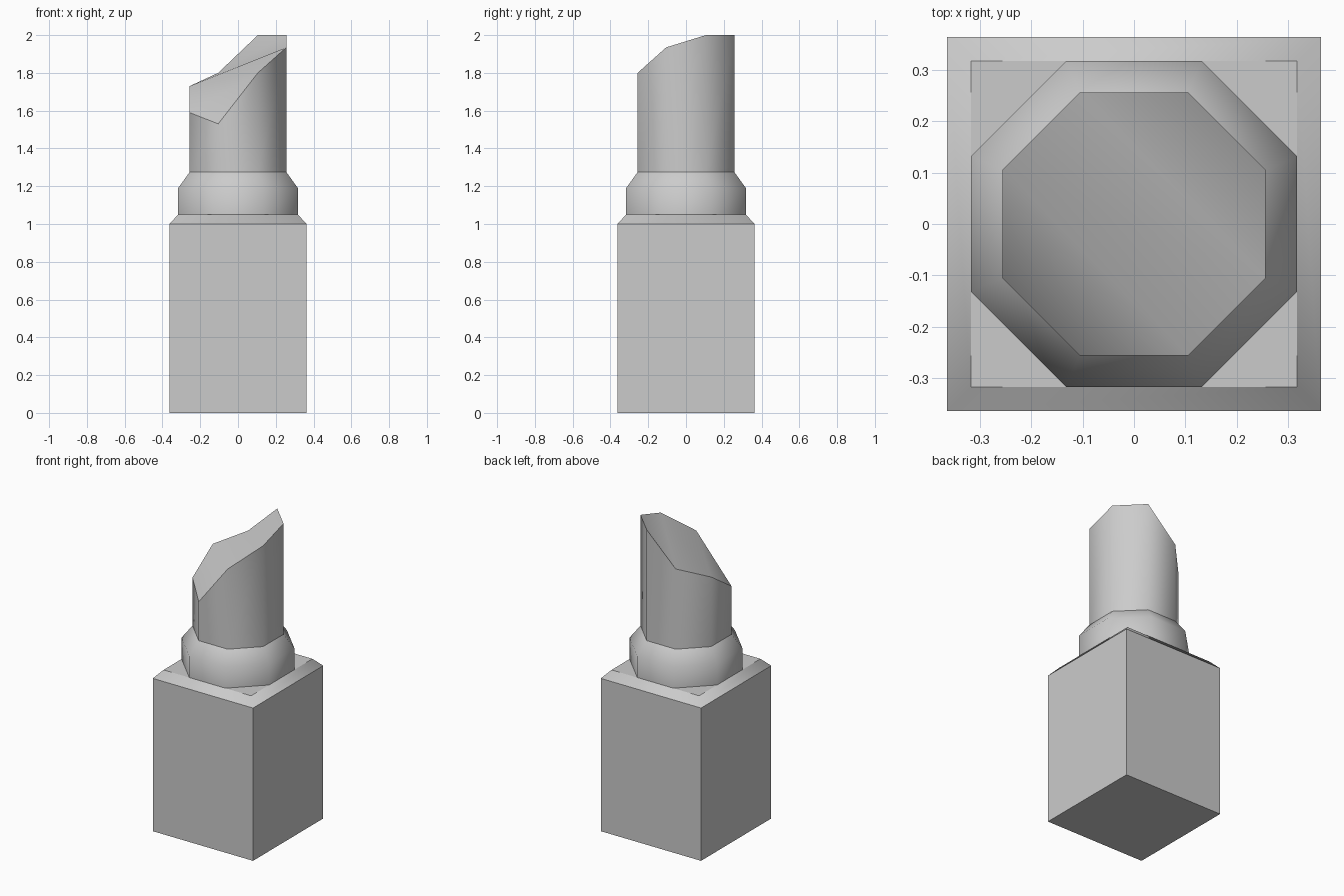
import bpy, bmesh

cube = bpy.data.objects.get("Cube")
if cube:
    bpy.data.objects.remove(cube, do_unlink=True)

grey = bpy.data.materials.new("plain_grey")
grey.use_nodes = True
grey.diffuse_color = (0.6, 0.6, 0.6, 1)
grey.node_tree.nodes["Principled BSDF"].inputs["Base Color"].default_value = (0.6, 0.6, 0.6, 1)


def octagon(r, c):
    """Corners counter-clockwise, starting at the front left of the outline."""
    return [(-r, -c), (-c, -r), (c, -r), (r, -c), (r, c), (c, r), (-c, r), (-r, c)]


def square(r):
    return [(-r, -r), (r, -r), (r, r), (-r, r)]


def loft(name, rings, top_faces, smooth_bands):
    """Skin stacked rings; smooth within the chosen bands, sharp at the rest."""
    bm = bmesh.new()
    rows = [[bm.verts.new(p) for p in ring] for ring in rings]
    n = len(rows[0])
    band = {}
    for k, (low, high) in enumerate(zip(rows, rows[1:])):
        for i in range(n):
            j = (i + 1) % n
            f = bm.faces.new((low[i], low[j], high[j], high[i]))
            band[f] = smooth_bands[k]
    band[bm.faces.new(rows[0][::-1])] = "bottom"
    for ids in top_faces:
        band[bm.faces.new([rows[-1][i] for i in ids])] = "top"
    for f in bm.faces:
        f.smooth = band[f] != "flat"
    for e in bm.edges:
        a, b = [band[f] for f in e.link_faces]
        e.smooth = a == b and a != "flat"
    mesh = bpy.data.meshes.new(name)
    bm.to_mesh(mesh)
    bm.free()
    mesh.materials.append(grey)
    obj = bpy.data.objects.new(name, mesh)
    bpy.context.collection.objects.link(obj)
    return obj


def level(outline, z):
    return [(x, y, z) for x, y in outline]


# Square base with a chamfered top rim
loft("base", [level(square(0.363), 0), level(square(0.363), 1.0), level(square(0.317), 1.05)],
     [range(4)], ["flat", "chamfer"])

# Octagonal collar with a sloping shoulder
wide, narrow = octagon(0.317, 0.131), octagon(0.256, 0.105)
loft("collar", [level(wide, 1.045), level(wide, 1.19), level(narrow, 1.275)],
     [range(8)], ["side", "side"])

# Octagonal stick with a slanted tip, folded in bands across the slope
heights = [1.59, 1.53, 1.80, 1.935, 2.0, 2.0, 1.80, 1.73]
tip = [(x, y, z) for (x, y), z in zip(narrow, heights)]
loft("stick", [level(narrow, 1.27), tip],
     [(0, 1, 2, 7), (7, 2, 3, 6), (6, 3, 4, 5)], ["side"])
